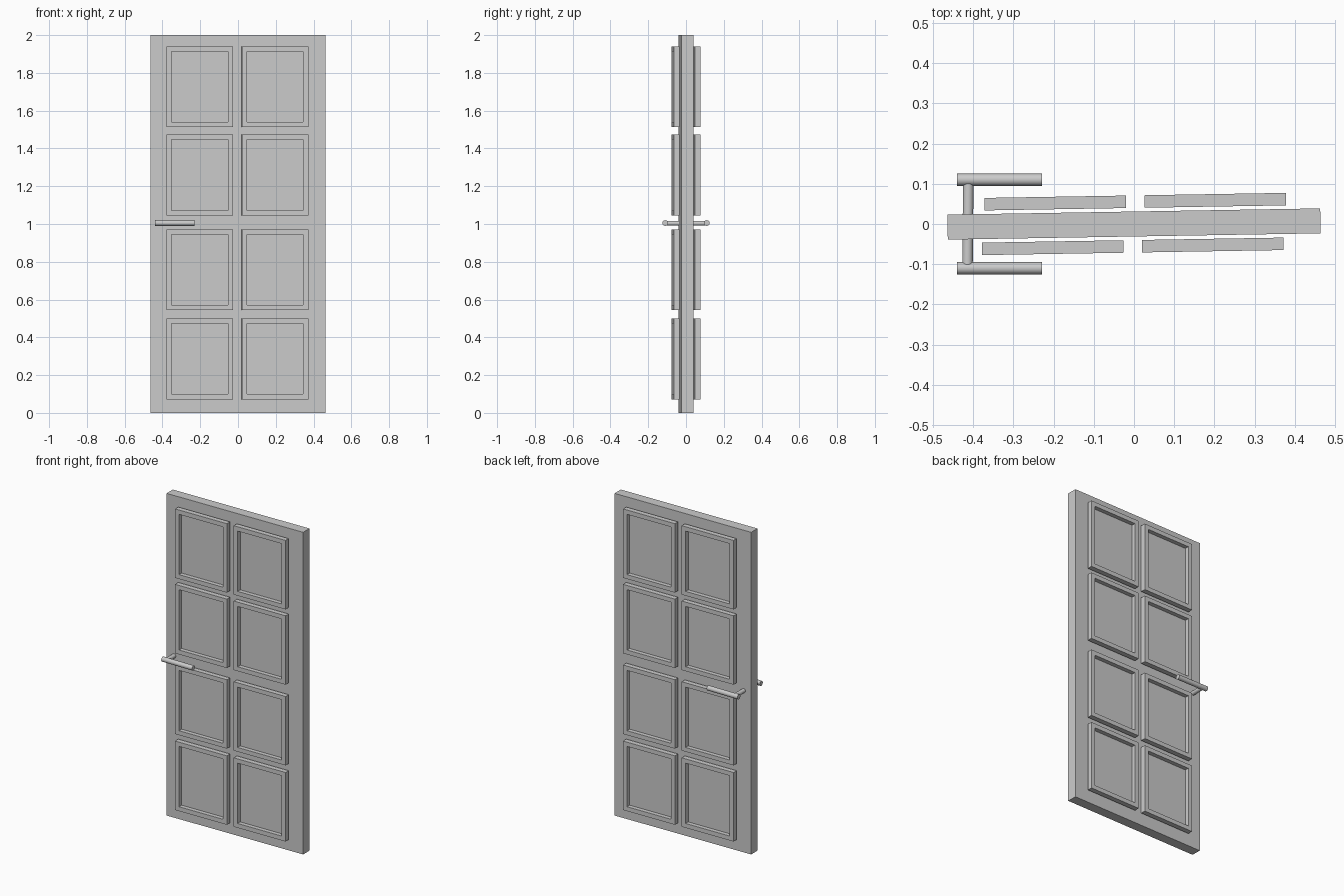
import bpy, bmesh, math
from mathutils import Vector, Matrix

if "Cube" in bpy.data.objects:
    bpy.data.objects.remove(bpy.data.objects["Cube"])

TILT = math.radians(0.96)  # the door leaf is very slightly turned about z


def box_mesh(name, size, loc, recess=None):
    """Box; recess=(side, border, depth) sinks an inset into the -y or +y face."""
    bm = bmesh.new()
    bmesh.ops.create_cube(bm, size=1)
    bmesh.ops.scale(bm, vec=size, verts=bm.verts)
    if recess:
        side, border, depth = recess
        bm.normal_update()
        face = next(f for f in bm.faces if f.normal.y * side > 0.9)
        bmesh.ops.inset_region(bm, faces=[face], thickness=border)
        new = bmesh.ops.extrude_discrete_faces(bm, faces=[face])["faces"]
        bmesh.ops.translate(bm, vec=(0, -side * depth, 0), verts=new[0].verts)
    bmesh.ops.translate(bm, vec=loc, verts=bm.verts)
    bmesh.ops.rotate(bm, cent=(0, 0, 0), matrix=Matrix.Rotation(TILT, 3, 'Z'), verts=bm.verts)
    bmesh.ops.recalc_face_normals(bm, faces=bm.faces)
    mesh = bpy.data.meshes.new(name)
    bm.to_mesh(mesh)
    bm.free()
    obj = bpy.data.objects.new(name, mesh)
    bpy.context.collection.objects.link(obj)
    return obj


def rod(name, a, b, radius):
    a, b = Vector(a), Vector(b)
    bpy.ops.mesh.primitive_cylinder_add(vertices=32, radius=radius, depth=(b - a).length,
                                        location=(a + b) / 2)
    obj = bpy.context.object
    obj.name = name
    obj.rotation_euler = (b - a).to_track_quat('Z', 'Y').to_euler()
    bpy.ops.object.shade_smooth_by_angle()


# Door leaf
box_mesh("door_leaf", (0.927, 0.062, 2.0), (0, 0, 1.0))

# Recessed panels, 2 x 4 on each face
for side, face in ((-1, "front"), (1, "back")):
    for col, x in enumerate((-0.199, 0.199)):
        for row, z in enumerate((0.286, 0.758, 1.259, 1.727)):
            box_mesh(f"{face}_panel_{col}_{row}", (0.352, 0.031, 0.428),
                     (x + side * 0.004, side * 0.0555, z), (side, 0.038, 0.026))

# Handle: spindle through the door and a lever on each side
rod("handle_spindle", (-0.414, -0.105, 1.004), (-0.412, 0.105, 1.004), 0.013)
for side, face in ((-1, "front"), (1, "back")):
    rod(f"{face}_lever", (-0.44, side * 0.11, 1.005), (-0.229, side * 0.11, 1.005), 0.015)
